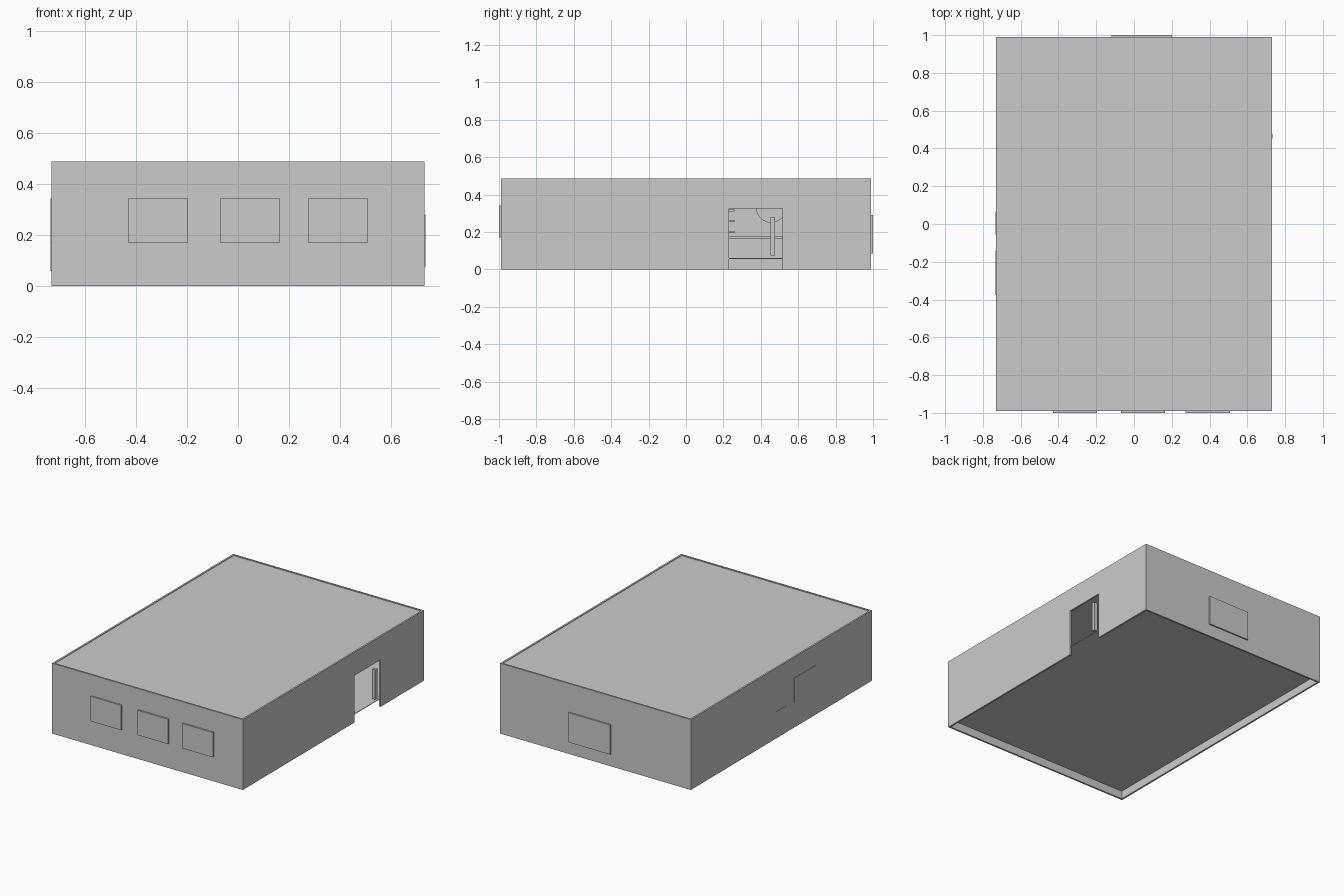
import bpy
import math

if "Cube" in bpy.data.objects:
    bpy.data.objects.remove(bpy.data.objects["Cube"])

X, Y, H, T = 0.73, 0.99, 0.487, 0.012   # half width, half depth, height, wall thickness
FLOOR = 0.06


def box(name, x0, x1, y0, y1, z0, z1):
    """Box from its extents."""
    v = [(x, y, z) for x in (x0, x1) for y in (y0, y1) for z in (z0, z1)]
    f = [(0, 1, 3, 2), (4, 6, 7, 5), (0, 4, 5, 1), (2, 3, 7, 6), (0, 2, 6, 4), (1, 5, 7, 3)]
    me = bpy.data.meshes.new(name)
    me.from_pydata(v, [], f)
    ob = bpy.data.objects.new(name, me)
    bpy.context.collection.objects.link(ob)
    return ob


# Shell: walls reach below the raised floor, underside is open
box("front_wall", -X, X, -Y, -Y + T, 0, H)
box("back_wall", -X, X, Y - T, Y, 0, H)
box("left_wall", -X, -X + T, -Y + T, Y - T, 0, H)
box("floor", -X, X, -Y, Y, FLOOR - 0.004, FLOOR)
box("roof", -X + T, X - T, -Y + T, Y - T, H - 0.012, H - 0.004)

# Right wall as one profile with the doorway notch
D0, D1, DH = 0.23, 0.515, 0.325
profile = [(-Y + T, 0), (D0, 0), (D0, DH), (D1, DH), (D1, 0), (Y - T, 0), (Y - T, H), (-Y + T, H)]
n = len(profile)
verts = [(x, y, z) for x in (X - T, X) for y, z in profile]
faces = [tuple(range(n))[::-1], tuple(range(n, 2 * n))]
faces += [(i, (i + 1) % n, n + (i + 1) % n, n + i) for i in range(n)]
mesh = bpy.data.meshes.new("right_wall")
mesh.from_pydata(verts, [], faces)
bpy.context.collection.objects.link(bpy.data.objects.new("right_wall", mesh))

# Upright door handle
box("door_handle", X - 0.022, X + 0.003, 0.453, 0.476, 0.075, 0.28)

# Window panels standing slightly proud of the walls
for i, x in enumerate((-0.43, -0.07, 0.273)):
    box(f"front_window_{i + 1}", x, x + 0.235, -1.0, -Y + T + 0.008, 0.17, 0.342)
box("left_window", -X - 0.003, -X + T + 0.008, -0.375, -0.14, 0.17, 0.342)
box("back_board", -0.12, 0.20, Y - T - 0.004, 1.0, 0.085, 0.29)

# Low cabinet set through the left wall
box("wall_cabinet", -X - 0.003, -0.62, -0.055, 0.066, FLOOR, 0.186)

# Serving counter with front panels
box("counter", -0.38, -0.28, 0.09, 0.72, FLOOR, 0.165)
box("counter_top", -0.39, -0.27, 0.08, 0.73, 0.165, 0.175)
for i in range(4):
    y = 0.19 + 0.15 * i
    box(f"counter_panel_{i + 1}", -0.282, -0.275, y, y + 0.035, 0.07, 0.155)

# Side counter joining the back wall unit
box("side_counter", -0.70, -0.42, 0.08, 0.09, FLOOR, 0.175)
box("back_unit", -X + T, -0.69, 0.08, 0.65, FLOOR, 0.175)

# Shelves on the left wall
for i, z in enumerate((0.195, 0.255, 0.31)):
    box(f"shelf_{i + 1}", -X + T, -0.64, 0.09, 0.26, z, z + 0.01)
box("shelf_backboard", -X + T, -X + T + 0.006, 0.09, 0.29, 0.175, 0.36)

# Round plaque on the left wall
bpy.ops.mesh.primitive_cylinder_add(vertices=48, radius=0.08, depth=0.012,
                                    location=(-X + T + 0.006, 0.455, 0.33),
                                    rotation=(0, math.pi / 2, 0))
bpy.context.object.name = "round_plaque"
bpy.ops.object.shade_smooth_by_angle()
